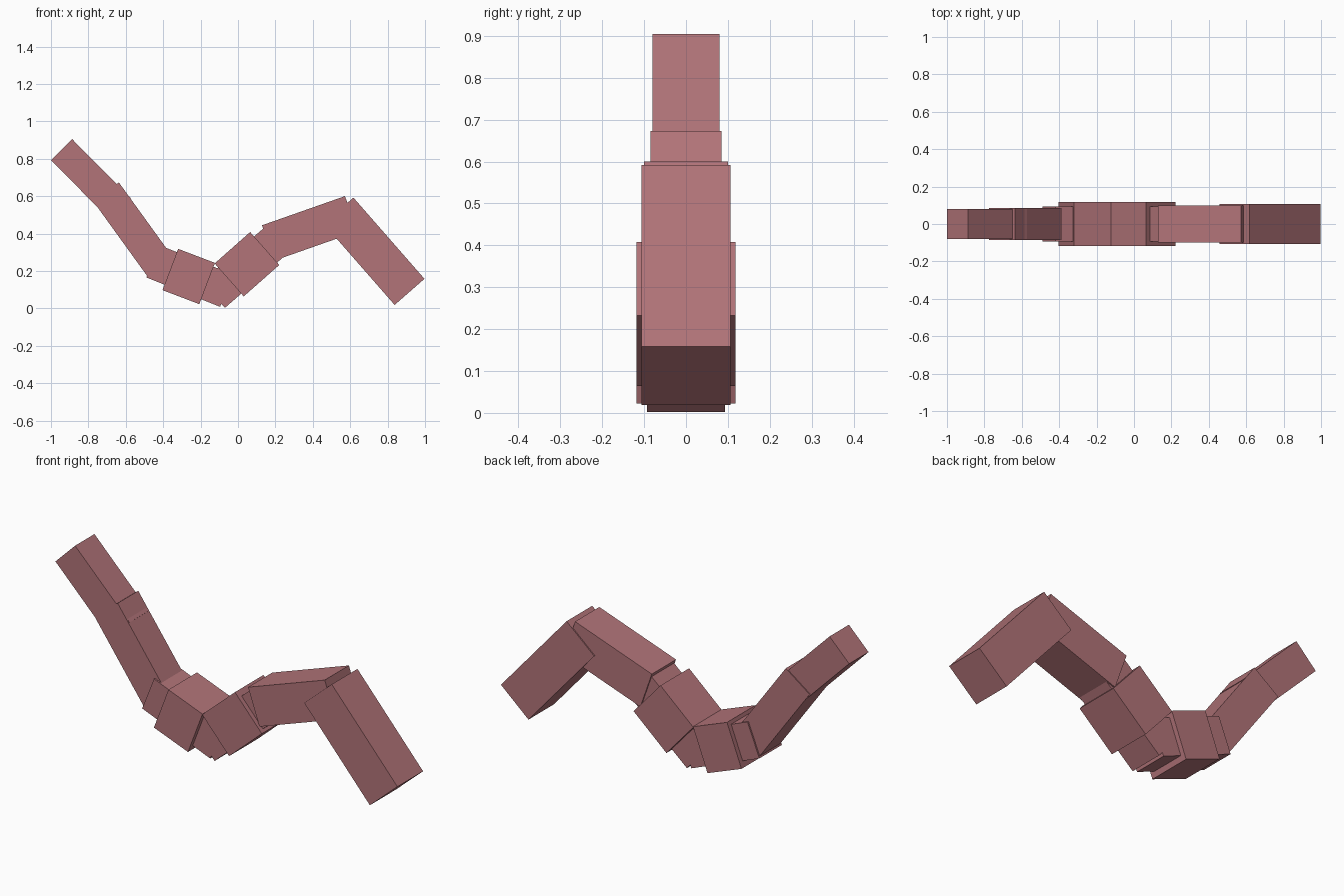
import bpy
import math
from mathutils import Vector

if "Cube" in bpy.data.objects:
    bpy.data.objects.remove(bpy.data.objects["Cube"])

mat = bpy.data.materials.new("dusty_rose")
mat.diffuse_color = (0.445, 0.175, 0.191, 1.0)
mat.use_nodes = True
mat.node_tree.nodes["Principled BSDF"].inputs["Base Color"].default_value = mat.diffuse_color


def segment(name, a, b, size, depth):
    """Box whose upper edge runs from a to b in the xz plane."""
    a, b = Vector(a), Vector(b)
    along = b - a
    down = Vector((along.y, -along.x)).normalized()
    mid = (a + b) / 2 + down * size / 2
    bpy.ops.mesh.primitive_cube_add(size=1, location=(mid.x, 0, mid.y))
    ob = bpy.context.object
    ob.name = name
    ob.rotation_euler.y = -math.atan2(along.y, along.x)
    ob.scale = (along.length, depth, size)
    ob.data.materials.append(mat)


# Raised end: thin tip and the longer piece below it
segment("tip", (-0.887, 0.905), (-0.572, 0.588), 0.16, 0.16)
segment("long_link", (-0.637, 0.673), (-0.348, 0.273), 0.17, 0.17)

# Low middle: two cores, each passing through a thicker collar
segment("left_core", (-0.421, 0.338), (-0.027, 0.181), 0.186, 0.186)
segment("left_collar", (-0.32, 0.318), (-0.123, 0.243), 0.236, 0.236)
segment("right_core", (-0.192, 0.143), (0.163, 0.451), 0.186, 0.186)
segment("right_collar", (-0.125, 0.24), (0.065, 0.408), 0.235, 0.236)

# Bent limb on the right
segment("upper_limb", (0.128, 0.444), (0.572, 0.600), 0.20, 0.20)
segment("lower_limb", (0.617, 0.592), (0.997, 0.158), 0.212, 0.212)
